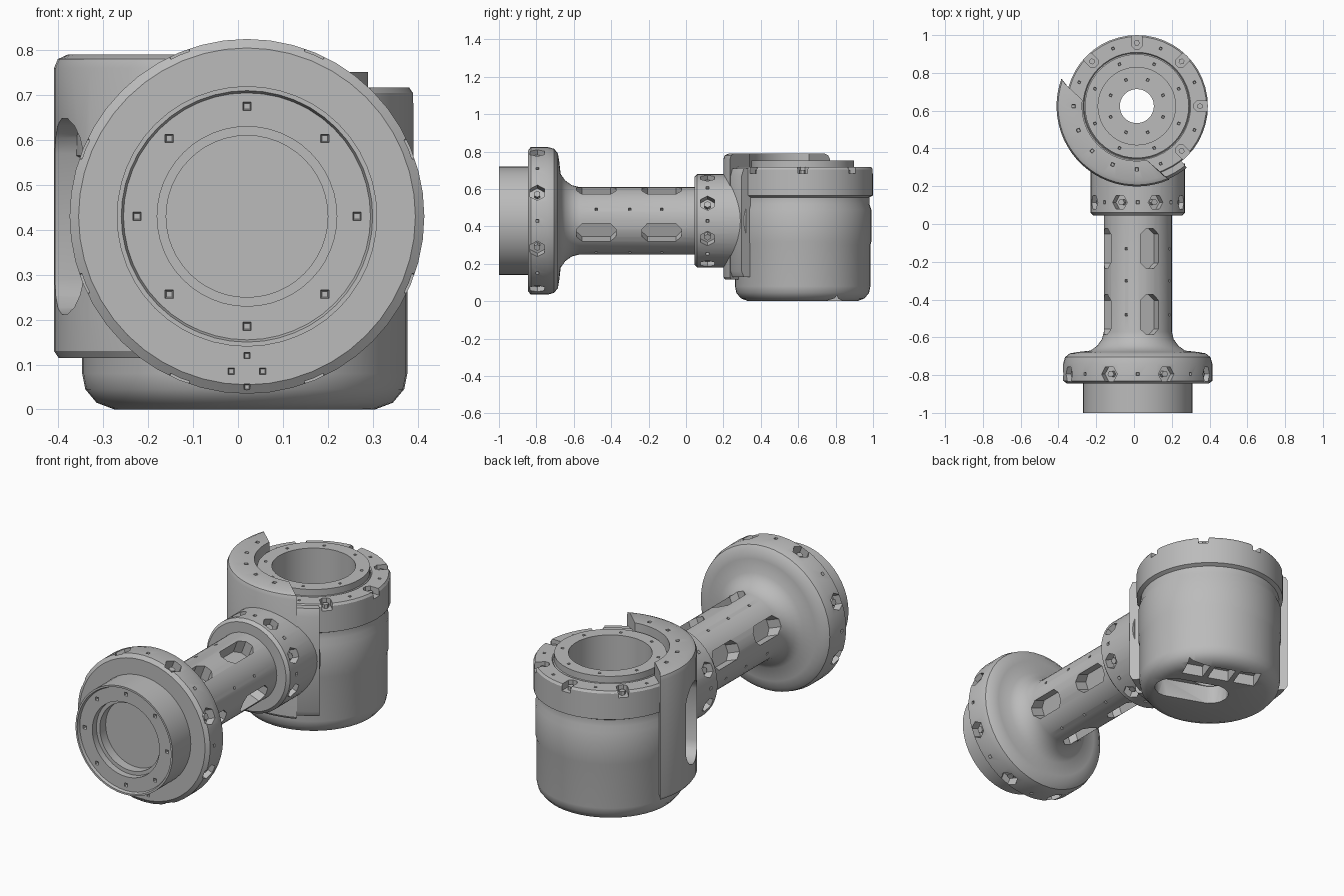
import bpy, bmesh
from math import pi, cos, sin, radians, copysign
from mathutils import Matrix, Vector

old = bpy.data.objects.get("Cube")
if old:
    bpy.data.objects.remove(old)

grey = bpy.data.materials.new("machined grey")
grey.use_nodes = True
colour = (0.5, 0.5, 0.5, 1)
grey.diffuse_color = colour
grey.node_tree.nodes["Principled BSDF"].inputs["Base Color"].default_value = colour

ARM = Vector((0.02, 0, 0.43))
HUB = Vector((0.015, 0.624, 0))
ARM_FRAME = Matrix.Translation(ARM) @ Matrix.Rotation(-pi / 2, 4, 'X')
HUB_FRAME = Matrix.Translation(HUB)
UP, ALONG = Vector((0, 0, 1)), Vector((0, 1, 0))


def make(name, bm):
    bmesh.ops.remove_doubles(bm, verts=bm.verts, dist=1e-5)
    bmesh.ops.recalc_face_normals(bm, faces=bm.faces)
    mesh = bpy.data.meshes.new(name)
    bm.to_mesh(mesh)
    bm.free()
    mesh.materials.append(grey)
    ob = bpy.data.objects.new(name, mesh)
    bpy.context.collection.objects.link(ob)
    return ob


def revolve(name, profile, frame, start=0, end=360, skew=0, steps=48):
    """Turn a closed (radius, height) profile; partial turns get end caps."""
    bm = bmesh.new()
    full = end - start == 360
    top = max(r for r, h in profile)
    rings = []
    for i in range(steps if full else steps + 1):
        t = i / steps
        ring = []
        for r, h in profile:
            a = radians(start + (end - start) * t + skew * (top - r) * (1 - 2 * t))
            ring.append(bm.verts.new(frame @ Vector((r * cos(a), r * sin(a), h))))
        rings.append(ring)
    n = len(profile)
    for i in range(steps):
        a, b = rings[i], rings[(i + 1) % len(rings)]
        for j in range(n):
            k = (j + 1) % n
            if profile[j][0] == 0 and profile[k][0] == 0:
                continue
            if profile[j][0] == 0:
                bm.faces.new((a[j], a[k], b[k]))
            elif profile[k][0] == 0:
                bm.faces.new((a[j], a[k], b[j]))
            else:
                bm.faces.new((a[j], a[k], b[k], b[j]))
    if not full:
        bm.faces.new(rings[0])
        bm.faces.new(rings[-1])
    return make(name, bm)


def prism(bm, loc, normal, along, r, depth, n=6, stretch=0, out=0.03, taper=1):
    """Polygon plug reaching depth below loc and out above it."""
    z = normal.normalized()
    y = z.cross(along).normalized()
    x = y.cross(z)
    rings = []
    for h, s in ((-depth, taper), (out, 1)):
        ring = []
        for i in range(n):
            a = (i + 0.5) * 2 * pi / n
            c = cos(a)
            px = r * s * c + (copysign(stretch, c) if abs(c) > 1e-6 else 0)
            ring.append(bm.verts.new(loc + x * px + y * (r * s * sin(a)) + z * h))
        rings.append(ring)
    low, high = rings
    bm.faces.new(low)
    bm.faces.new(high)
    for i in range(n):
        j = (i + 1) % n
        bm.faces.new((low[i], low[j], high[j], high[i]))


def cut(ob, bm):
    """Subtract the plugs and keep only the finished mesh."""
    tool = make("cutter", bm)
    tool.hide_render = True
    mod = ob.modifiers.new("holes", 'BOOLEAN')
    mod.operation, mod.solver, mod.object = 'DIFFERENCE', 'EXACT', tool
    deps = bpy.context.evaluated_depsgraph_get()
    mesh = bpy.data.meshes.new_from_object(ob.evaluated_get(deps))
    ob.modifiers.clear()
    ob.data = mesh
    bpy.data.objects.remove(tool)


def arm_dir(deg):
    return Vector((cos(radians(deg)), 0, sin(radians(deg))))


def hub_dir(deg):
    return Vector((cos(radians(deg)), sin(radians(deg)), 0))


bolts = bmesh.new()


def rim_holes(bm, radius, y, size):
    """Hexagonal bolt pockets alternating with small square holes."""
    for k in range(8):
        d = arm_dir(45 * k + 22.5)
        p = ARM + d * radius + ALONG * y
        prism(bm, p, d, ALONG, size, 0.05)
        prism(bolts, p, d, ALONG, 0.018, 0.055, out=-0.02)
        d = arm_dir(45 * k)
        prism(bm, ARM + d * radius + ALONG * y, d, ALONG, 0.016, 0.025, n=4, taper=0.5)


# Arm: front cup, wide flange, flared tube
arm = revolve("arm_tube_and_flange", [
    (0, -0.9), (0.18, -0.9), (0.18, -0.95), (0.2, -0.95), (0.2, -0.985),
    (0.275, -0.985), (0.28, -1), (0.29, -1), (0.29, -0.845), (0.375, -0.845),
    (0.395, -0.83), (0.395, -0.74), (0.385, -0.705), (0.36, -0.685), (0.32, -0.678),
    (0.25, -0.67), (0.215, -0.645), (0.19, -0.61), (0.18, -0.57), (0.18, 0.1), (0, 0.1)],
    ARM_FRAME)
holes = bmesh.new()
rim_holes(holes, 0.395, -0.795, 0.045)
for k in range(8):
    prism(holes, ARM + arm_dir(45 * k) * 0.245 - ALONG * 0.985, -ALONG, UP, 0.018, 0.025, n=4, taper=0.5)
for k in range(4):
    p = ARM + arm_dir(90 * k) * 0.035 - ALONG * 0.845 - UP * 0.345
    prism(holes, p, -ALONG, UP, 0.014, 0.02, n=4, taper=0.5)
    d = arm_dir(90 * k + 69)
    for y in (-0.48, -0.13):
        prism(holes, ARM + d * 0.18 + ALONG * y, d, ALONG, 0.055, 0.075, n=8, stretch=0.055)
    d = arm_dir(90 * k + 20)
    for y in (-0.48, -0.3, -0.13):
        prism(holes, ARM + d * 0.18 + ALONG * y, d, ALONG, 0.014, 0.02, n=4, taper=0.5)
cut(arm, holes)

# Collar joining the tube to the bracket
collar = revolve("collar", [
    (0, 0.045), (0.235, 0.045), (0.25, 0.06), (0.25, 0.32), (0, 0.32)], ARM_FRAME)
holes = bmesh.new()
rim_holes(holes, 0.25, 0.115, 0.042)
cut(collar, holes)

# Upright housing with open bore
housing = revolve("joint_housing", [
    (0.09, 0), (0.29, 0), (0.33, 0.015), (0.355, 0.045), (0.362, 0.08), (0.362, 0.3),
    (0.367, 0.32), (0.367, 0.49), (0.356, 0.52), (0.356, 0.555), (0.376, 0.565),
    (0.376, 0.705), (0.368, 0.717), (0.285, 0.717), (0.28, 0.71), (0.275, 0.717),
    (0.275, 0.752), (0.205, 0.752), (0.205, 0.3), (0.09, 0.3)], HUB_FRAME)
holes = bmesh.new()
for k in range(8):
    d = hub_dir(45 * k)
    p = HUB + d * 0.345 + UP * 0.717
    prism(holes, p, UP, d, 0.03, 0.035, n=8, stretch=0.015)
    prism(bolts, p - d * 0.01, UP, d, 0.016, 0.04, out=-0.015)
    d = hub_dir(45 * k + 22.5)
    for r, h in ((0.33, 0.717), (0.24, 0.752), (0.15, 0.3)):
        prism(holes, HUB + d * r + UP * h, UP, d, 0.014, 0.02, n=4, taper=0.5)
# Underside cable slot and three hatch cells
lean = Vector((-0.94, 0.34, 0))
prism(holes, HUB - lean * 0.1, -UP, lean, 0.095, 0.1, n=16, stretch=0.1)
for k in (-1, 0, 1):
    prism(holes, Vector((0.1, 0.82, 0)) + lean * (0.14 * k), -UP, lean, 0.08, 0.06, n=4)
cut(housing, holes)

# Bracket hugging the housing, with a lip over its rim
bracket = revolve("bracket", [
    (0.36, 0.115), (0.415, 0.115), (0.425, 0.13), (0.425, 0.76), (0.417, 0.78),
    (0.395, 0.79), (0.29, 0.79), (0.29, 0.7), (0.36, 0.7)],
    HUB_FRAME, start=160, end=294, skew=100, steps=24)
holes = bmesh.new()
d = hub_dir(199)
prism(holes, HUB + d * 0.425 + UP * 0.43, d, UP, 0.1, 0.12, n=16, stretch=0.12)
for k in range(5):
    d = hub_dir(180 + 22.5 * k)
    prism(holes, HUB + d * 0.335 + UP * 0.79, UP, d, 0.017, 0.02, n=4, taper=0.6)
cut(bracket, holes)
edge = revolve("bracket_side_edge", [
    (0.36, 0.13), (0.405, 0.13), (0.42, 0.16), (0.42, 0.67), (0.405, 0.71), (0.36, 0.71)],
    HUB_FRAME, start=285, end=309, steps=6)

bolt_heads = make("bolt_heads", bolts)

# Smooth shading with crisp edges
bpy.ops.object.select_all(action='DESELECT')
parts = (arm, collar, housing, bracket, edge, bolt_heads)
for ob in parts:
    ob.select_set(True)
bpy.context.view_layer.objects.active = arm
bpy.ops.object.shade_smooth_by_angle(angle=radians(32))
